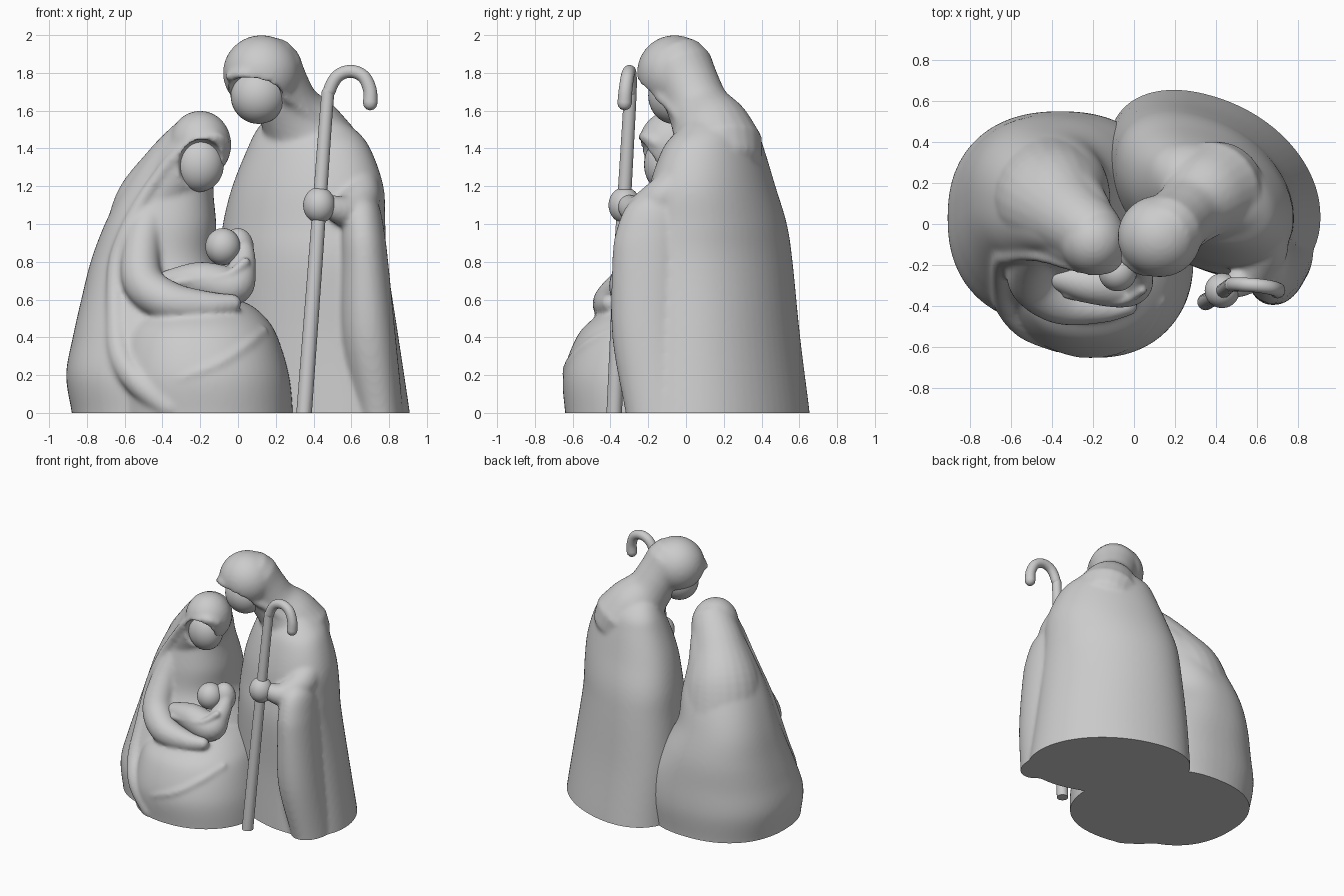
import bpy, bmesh, math
from mathutils import Vector, Matrix

if "Cube" in bpy.data.objects:
    bpy.data.objects.remove(bpy.data.objects["Cube"])

stone = bpy.data.materials.new("light grey")
stone.diffuse_color = (0.6, 0.6, 0.6, 1)
stone.use_nodes = True
stone.node_tree.nodes["Principled BSDF"].inputs["Base Color"].default_value = stone.diffuse_color


def spline(rows, k=6):
    """Catmull-Rom interpolation of equal-length tuples."""
    out = []
    for i in range(len(rows) - 1):
        a, b, c, d = (rows[max(0, min(len(rows) - 1, i + j))] for j in (-1, 0, 1, 2))
        for s in range(k):
            t = s / k
            out.append([0.5 * (2 * q + (r - p) * t + (2 * p - 5 * q + 4 * r - w) * t * t
                               + (3 * q - p - 3 * r + w) * t ** 3) for p, q, r, w in zip(a, b, c, d)])
    return out + [list(rows[-1])]


def skin(bm, rings):
    """Close a list of point rings into a capped skin."""
    vs = [[bm.verts.new(p) for p in r] for r in rings]
    n = len(vs[0])
    for a, b in zip(vs, vs[1:]):
        for i in range(n):
            bm.faces.new((a[i], a[(i + 1) % n], b[(i + 1) % n], b[i]))
    bm.faces.new(vs[0][::-1])
    bm.faces.new(vs[-1])


def loft(bm, rows, rho=0.0, n=2.0, seg=64):
    """Rows are z, cx, cy, rx, ry; rho skews the oval, n squares it."""
    rings = []
    for z, cx, cy, rx, ry in spline(rows):
        ring = []
        for i in range(seg):
            a = 2 * math.pi * i / seg
            c = math.copysign(abs(math.cos(a)) ** (2 / n), math.cos(a))
            s = math.copysign(abs(math.sin(a)) ** (2 / n), math.sin(a))
            ring.append((cx + rx * c, cy + ry * (rho * c + math.sqrt(1 - rho * rho) * s), z))
        rings.append(ring)
    skin(bm, rings)


def tube(bm, rows, seg=24):
    """Rows are x, y, z, radius; ends are rounded."""
    pts = [(Vector(r[:3]), r[3]) for r in spline(rows)]
    d0 = (pts[0][0] - pts[1][0]).normalized()
    d1 = (pts[-1][0] - pts[-2][0]).normalized()
    cap = [(math.sin(a), math.cos(a)) for a in (0.5, 1.0, 1.5)]
    r0, r1 = pts[0][1], pts[-1][1]
    pts = ([(pts[0][0] + d0 * r0 * s, r0 * c) for s, c in cap[::-1]] + pts
           + [(pts[-1][0] + d1 * r1 * s, r1 * c) for s, c in cap])
    t = -d0
    u = t.orthogonal().normalized()
    rings = []
    for i, (p, r) in enumerate(pts):
        nt = (pts[min(i + 1, len(pts) - 1)][0] - pts[max(i - 1, 0)][0]).normalized()
        u = t.rotation_difference(nt) @ u
        t = nt
        v = t.cross(u)
        rings.append([p + r * (u * math.cos(2 * math.pi * j / seg) + v * math.sin(2 * math.pi * j / seg))
                      for j in range(seg)])
    skin(bm, rings)


def ball(bm, c, r):
    bmesh.ops.create_uvsphere(bm, u_segments=40, v_segments=24, radius=1,
                              matrix=Matrix.Translation(c) @ Matrix.Diagonal((*r, 1)))


def finish(name, bm, voxel=0, smooth=8, cutter=None):
    """Make an object, blend its parts, carve the face recess, cut flat at the ground."""
    bmesh.ops.recalc_face_normals(bm, faces=bm.faces)
    me = bpy.data.meshes.new(name)
    bm.to_mesh(me)
    bm.free()
    me.materials.append(stone)
    ob = bpy.data.objects.new(name, me)
    bpy.context.collection.objects.link(ob)

    def blend():
        m = ob.modifiers.new("blend", 'REMESH')
        m.mode, m.voxel_size = 'VOXEL', voxel
    if voxel:
        blend()
        if cutter:
            m = ob.modifiers.new("recess", 'BOOLEAN')
            m.operation, m.object, m.solver = 'DIFFERENCE', cutter, 'EXACT'
            blend()
        m = ob.modifiers.new("soften", 'SMOOTH')
        m.factor, m.iterations = 0.5, smooth
    dg = bpy.context.evaluated_depsgraph_get()
    new = bpy.data.meshes.new_from_object(ob.evaluated_get(dg))
    ob.modifiers.clear()
    ob.data = new
    b = bmesh.new()
    b.from_mesh(new)
    bmesh.ops.bisect_plane(b, geom=b.verts[:] + b.edges[:] + b.faces[:], dist=1e-5,
                           plane_co=(0, 0, 0), plane_no=(0, 0, 1), clear_inner=True)
    bmesh.ops.holes_fill(b, edges=[e for e in b.edges if e.is_boundary], sides=0)
    b.to_mesh(new)
    b.free()
    if not new.materials:
        new.materials.append(stone)
    for o in bpy.context.selected_objects:
        o.select_set(False)
    ob.select_set(True)
    bpy.context.view_layer.objects.active = ob
    bpy.ops.object.shade_smooth_by_angle(angle=math.radians(40))
    return ob


def blob(name, c, r):
    bm = bmesh.new()
    ball(bm, c, r)
    return finish(name, bm)


# Seated figure: cloak, skirt over knees, hood, arm, rolled cloak edge and skirt fold
bm = bmesh.new()
loft(bm, [(-.1, -.36, .02, .51, .51), (0, -.36, .02, .52, .51), (.2, -.36, .03, .55, .52), (.4, -.365, .06, .51, .48),
          (.6, -.41, .1, .42, .42), (.8, -.445, .12, .335, .35), (1, -.41, .1, .295, .3),
          (1.2, -.365, .07, .235, .23), (1.36, -.29, .02, .19, .17), (1.48, -.23, -.02, .13, .12)], n=2.3)
loft(bm, [(-.1, -.18, -.18, .46, .45), (0, -.18, -.18, .47, .46), (.2, -.19, -.19, .46, .46),
          (.4, -.2, -.18, .41, .4), (.5, -.2, -.15, .35, .34), (.58, -.2, -.13, .25, .24),
          (.62, -.2, -.13, .1, .1)], n=2.2)
ball(bm, (-.2, -.08, 1.42), (.165, .17, .18))
tube(bm, [(-.215, -.04, 1.42, .165), (-.31, .03, 1.28, .2), (-.39, .1, 1.08, .27), (-.42, .14, .85, .3)])
tube(bm, [(-.19, -.1, 1.42, .15), (-.3, -.07, 1.3, .14), (-.42, -.05, 1.13, .12)])
tube(bm, [(-.46, -.08, 1.06, .1), (-.51, -.18, .88, .1), (-.5, -.29, .69, .11), (-.36, -.385, .59, .105),
          (-.16, -.41, .57, .075), (-.03, -.4, .58, .05)])
tube(bm, [(-.07, -.16, 1.43, .03), (-.12, -.21, 1.46, .032), (-.22, -.22, 1.44, .033),
          (-.33, -.19, 1.36, .033), (-.43, -.16, 1.24, .033), (-.52, -.145, 1.1, .037), (-.59, -.15, .95, .045),
          (-.64, -.17, .78, .05), (-.645, -.28, .5, .055), (-.62, -.385, .3, .065), (-.52, -.49, .16, .075),
          (-.36, -.56, .03, .07)])
tube(bm, [(-.46, -.52, .13, .035), (-.3, -.615, .18, .032), (-.1, -.61, .26, .032), (.05, -.51, .36, .032),
          (.13, -.37, .43, .03)])
cut1 = blob("hood_recess_cutter_a", (-.19, -.22, 1.3), (.125, .11, .15))
finish("seated_figure", bm, .0125, 9, cut1)
blob("seated_face", (-.205, -.11, 1.315), (.13, .112, .145))

# Infant: swaddled body, blanket hood and head
bm = bmesh.new()
tube(bm, [(-.36, -.26, .69, .07), (-.2, -.29, .7, .1), (-.03, -.3, .67, .105), (.02, -.26, .76, .075),
          (.03, -.2, .86, .055), (.0, -.18, .93, .045)])
ball(bm, (.0, -.17, .87), (.085, .08, .11))
tube(bm, [(-.33, -.34, .69, .025), (-.18, -.37, .71, .025), (-.05, -.37, .73, .025), (.04, -.32, .8, .025)])
finish("infant_wrap", bm, .01, 8)
blob("infant_head", (-.08, -.235, .88), (.093, .093, .098))

# Standing figure: robe, hood with drape, front cloak panel, sleeve
bm = bmesh.new()
loft(bm, [(-.1, .39, .19, .53, .465), (0, .39, .19, .52, .46), (.4, .36, .175, .49, .425), (.8, .345, .155, .445, .405),
          (1, .35, .155, .43, .375), (1.2, .37, .14, .4, .33), (1.4, .375, .145, .325, .265),
          (1.5, .36, .165, .26, .205), (1.58, .335, .15, .165, .14), (1.63, .31, .13, .06, .06)], rho=-.34, n=2.12)
ball(bm, (.125, -.06, 1.8), (.205, .2, .2))
tube(bm, [(.165, -.03, 1.815, .18), (.215, .02, 1.72, .165), (.27, .07, 1.61, .17), (.34, .13, 1.5, .215),
          (.39, .16, 1.4, .25)])
tube(bm, [(-.05, -.17, 1.78, .022), (.02, -.225, 1.795, .024), (.11, -.225, 1.77, .025), (.22, -.165, 1.7, .028),
          (.32, -.08, 1.62, .028), (.42, -.02, 1.54, .028)])
loft(bm, [(-.1, .75, -.11, .13, .2), (0, .745, -.12, .13, .2), (.4, .69, -.19, .145, .2), (.8, .67, -.2, .125, .19),
          (.96, .66, -.19, .115, .18), (1.1, .65, -.16, .095, .15), (1.18, .64, -.13, .04, .07)], n=2.1)
tube(bm, [(.63, .0, 1.24, .11), (.64, -.13, 1.13, .11), (.57, -.25, 1.07, .085), (.47, -.31, 1.1, .06)])
cut2 = blob("hood_recess_cutter_b", (.08, -.17, 1.65), (.16, .14, .145))
finish("standing_figure", bm, .0125, 9, cut2)
blob("standing_face", (.108, -.065, 1.68), (.147, .135, .15))
blob("hand", (.43, -.325, 1.1), (.085, .085, .095))

# Staff with a hooked top
bm = bmesh.new()
tube(bm, [(.345, -.385, -.1, .041), (.35, -.38, 0, .041), (.41, -.345, .8, .038), (.468, -.3, 1.6, .034),
          (.485, -.295, 1.71, .034), (.53, -.295, 1.785, .034), (.6, -.3, 1.808, .034), (.665, -.31, 1.78, .035),
          (.698, -.32, 1.71, .036), (.7, -.325, 1.64, .038)])
finish("staff", bm)

# Hide helper shapes
for c in (cut1, cut2):
    c.hide_render = True
    c.hide_set(True)
